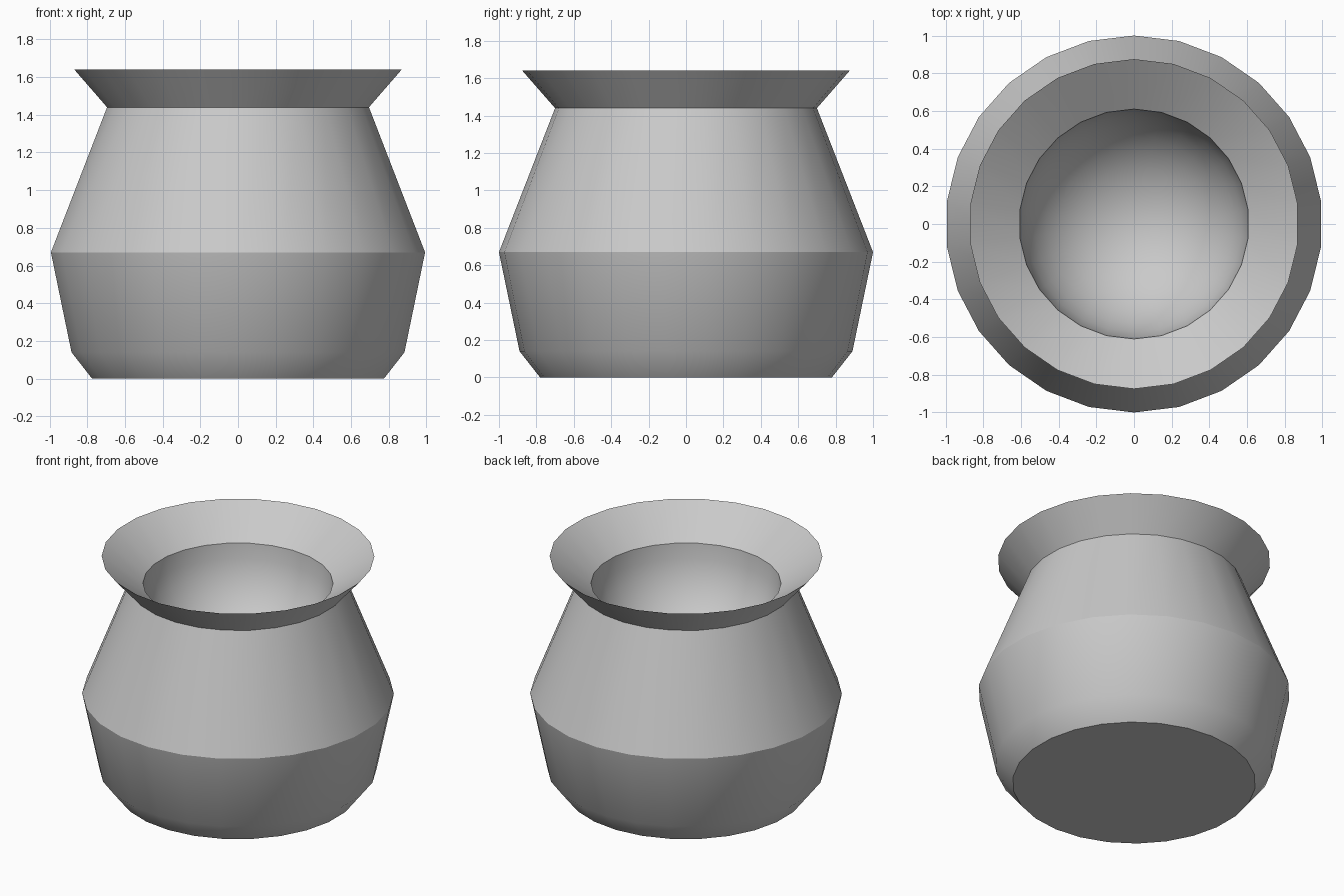
import bpy
import bmesh
import math

SIDES = 26

cube = bpy.data.objects.get("Cube")
if cube:
    bpy.data.objects.remove(cube, do_unlink=True)

# Plain grey clay
clay = bpy.data.materials.new("grey_clay")
clay.use_nodes = True
grey = (0.588, 0.588, 0.588, 1.0)
clay.diffuse_color = grey
clay.node_tree.nodes["Principled BSDF"].inputs["Base Color"].default_value = grey


def lathe(name, profile):
    """Turn (radius, height) points around z; radius 0 closes to a pole."""
    bm = bmesh.new()
    rings = []
    for r, z in profile:
        if r == 0:
            rings.append([bm.verts.new((0, 0, z))] * SIDES)
            continue
        ring = []
        for i in range(SIDES):
            a = math.pi / 2 + math.tau * i / SIDES
            ring.append(bm.verts.new((r * math.cos(a), r * math.sin(a), z)))
        rings.append(ring)
    for low, high in zip(rings, rings[1:]):
        for i in range(SIDES):
            j = (i + 1) % SIDES
            corners = dict.fromkeys((low[i], low[j], high[j], high[i]))
            bm.faces.new(list(corners))
    mesh = bpy.data.meshes.new(name)
    bm.to_mesh(mesh)
    bm.free()
    mesh.materials.append(clay)
    obj = bpy.data.objects.new(name, mesh)
    bpy.context.collection.objects.link(obj)
    bpy.ops.object.select_all(action="DESELECT")
    obj.select_set(True)
    bpy.context.view_layer.objects.active = obj
    bpy.ops.object.shade_smooth_by_angle(angle=math.radians(30))
    return obj


# Outer wall with flat base
lathe("pot_body", [(0, 0), (0.78, 0), (0.89, 0.14), (1.0, 0.67), (0.70, 1.44)])

# Flared rim, tapering to a thin lip
MOUTH_R, MOUTH_Z = 0.61, 1.45
lathe("flared_rim", [(0.70, 1.44), (0.875, 1.64), (MOUTH_R, MOUTH_Z)])

# Rounded hollow inside
STEPS = 9
bowl = [(MOUTH_R * math.cos(t), MOUTH_Z - MOUTH_R * math.sin(t))
        for t in (math.pi / 2 * k / STEPS for k in range(STEPS))]
lathe("inner_bowl", bowl + [(0, MOUTH_Z - MOUTH_R)])
